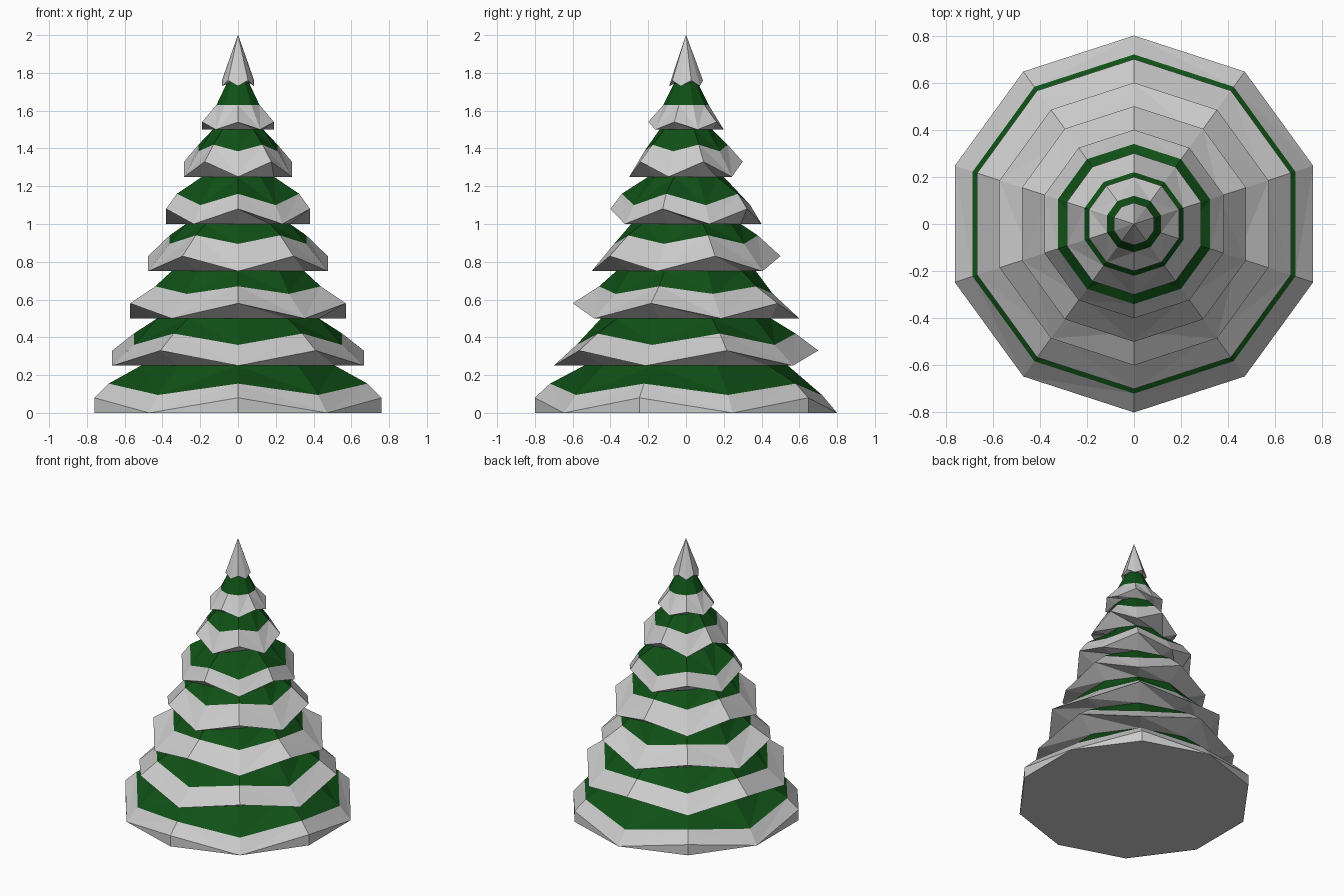
import bpy
from math import sin, cos, pi

if "Cube" in bpy.data.objects:
    bpy.data.objects.remove(bpy.data.objects["Cube"])

SIDES = 10
green = bpy.data.materials.new("needle_green")
green.diffuse_color = (0.005, 0.08, 0.008, 1)
green.use_nodes = True
green.node_tree.nodes["Principled BSDF"].inputs["Base Color"].default_value = green.diffuse_color


def ring(r, low, high, tier):
    # decagon whose alternate corners are lifted; lifted corners swap each tier
    pts = []
    for k in range(SIDES):
        a = -pi / 2 + 2 * pi * k / SIDES
        z = high if (k + tier) % 2 == 0 else low
        pts.append((r * cos(a), r * sin(a), z))
    return pts


def loft(name, rings, mat=None, cap=False):
    verts, faces = [], []
    for pts in rings:
        verts += pts
    for j in range(len(rings) - 1):
        for k in range(SIDES):
            n = (k + 1) % SIDES
            a, b = j * SIDES, (j + 1) * SIDES
            # triangles keep the zigzag faces flat
            if rings[j][k][2] >= rings[j][n][2]:
                faces += [(a + k, a + n, b + k), (a + n, b + n, b + k)]
            else:
                faces += [(a + k, a + n, b + n), (a + k, b + n, b + k)]
    if cap:
        faces.append(tuple(reversed(range(SIDES))))
    me = bpy.data.meshes.new(name)
    me.from_pydata(verts, [], faces)
    me.validate()
    ob = bpy.data.objects.new(name, me)
    bpy.context.collection.objects.link(ob)
    if mat:
        me.materials.append(mat)
    return ob


# per tier: snow band top radius, low and high rise, neck radius
tiers = [
    (0.72, 0.095, 0.155, 0.54),
    (0.58, 0.11, 0.17, 0.45),
    (0.46, 0.13, 0.17, 0.37),
    (0.38, 0.145, 0.19, 0.29),
    (0.34, 0.10, 0.16, 0.20),
    (0.22, 0.135, 0.17, 0.14),
    (0.12, 0.13, 0.13, 0.06),
]
neck = None
for i, (rb, lo, hi, rn) in enumerate(tiers):
    r, z = 0.8 - 0.1 * i, 0.25 * i
    rim = ring(r, z, z + 0.08 if i < 6 else z + 0.04, i)
    band = ring(rb, z + lo, z + hi, i)
    # snowy rim with its underside (flat closed base on the lowest tier)
    under = ring(r, 0, 0, 0) if i == 0 else ring(neck, z, z, i)
    loft(f"snow_rim_{i + 1}", [under, rim, band], cap=(i == 0))
    # green branches up to the next tier
    top = z + 0.25
    loft(f"branches_{i + 1}", [band, ring(rn, top, top, i)], green)
    neck = rn

# snowy tip
loft("snow_tip", [ring(neck, 1.75, 1.75, 1), ring(0.09, 1.73, 1.76, 1),
                  ring(0.001, 2.0, 2.0, 1)])
